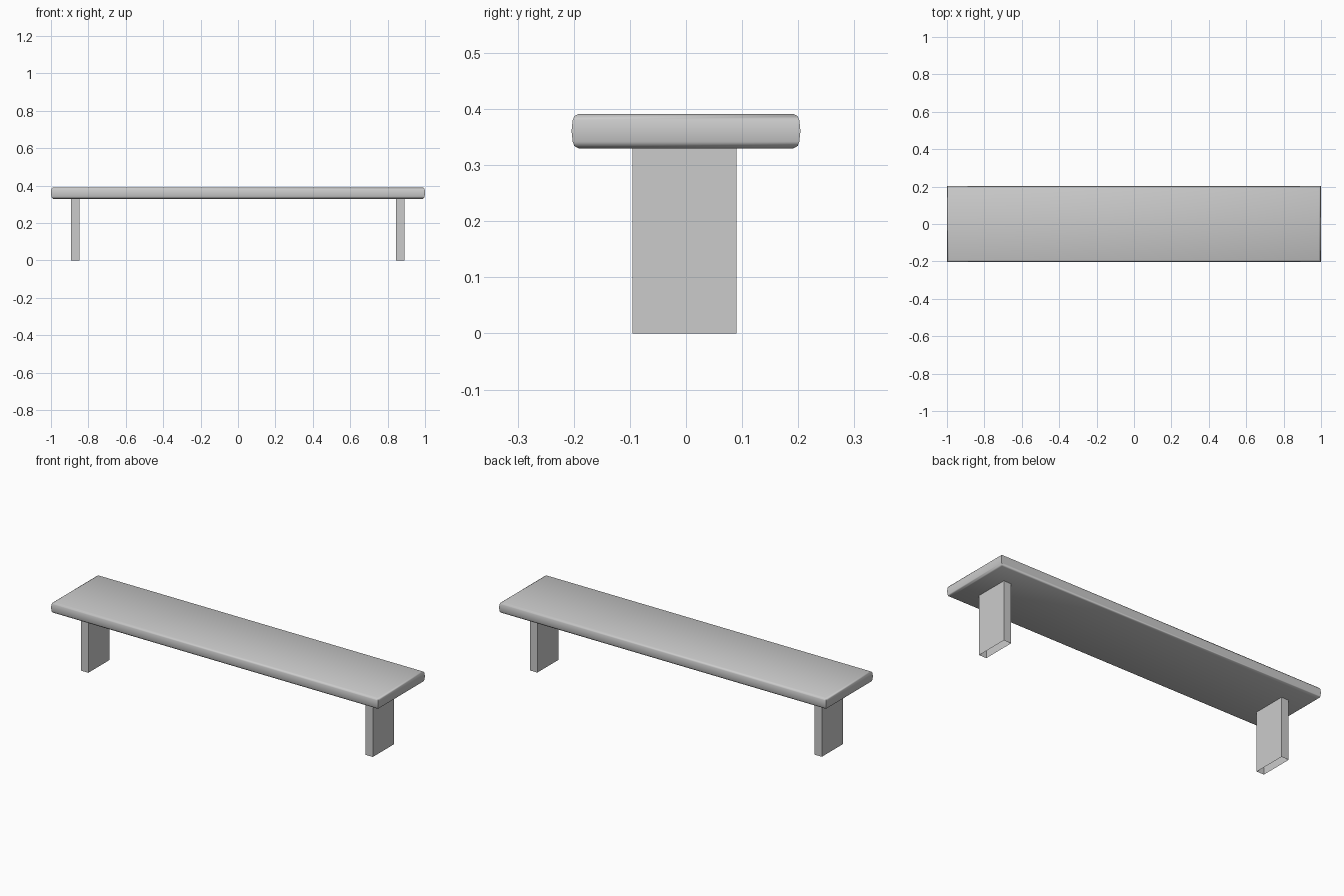
import bpy, bmesh
from math import radians

cube = bpy.data.objects.get("Cube")
if cube:
    bpy.data.objects.remove(cube)

grey = bpy.data.materials.new("light_grey")
grey.use_nodes = True
colour = (0.6, 0.6, 0.6, 1)
grey.diffuse_color = colour
grey.node_tree.nodes["Principled BSDF"].inputs["Base Color"].default_value = colour


def loft(name, rings, capped):
    """Join stacked rectangles (x0, x1, y0, y1, z) into one part."""
    bm = bmesh.new()
    loops = [[bm.verts.new(p) for p in ((x0, y0, z), (x1, y0, z), (x1, y1, z), (x0, y1, z))]
             for x0, x1, y0, y1, z in rings]
    for low, high in zip(loops, loops[1:]):
        for i in range(4):
            j = (i + 1) % 4
            bm.faces.new((low[i], low[j], high[j], high[i]))
    if capped:
        bm.faces.new(loops[0][::-1])
        bm.faces.new(loops[-1])
    mesh = bpy.data.meshes.new(name)
    bm.to_mesh(mesh)
    bm.free()
    mesh.materials.append(grey)
    obj = bpy.data.objects.new(name, mesh)
    bpy.context.collection.objects.link(obj)
    return obj


# Seat plank with softly rounded rims
profile = [(0.33, 0.012), (0.334, 0.005), (0.342, 0.002), (0.361, 0),
           (0.38, 0.002), (0.387, 0.005), (0.391, 0.012)]
seat = loft("seat", [(d - 1, 1 - d, d - 0.204, 0.204 - d, z) for z, d in profile], True)
bpy.ops.object.select_all(action="DESELECT")
seat.select_set(True)
bpy.context.view_layer.objects.active = seat
bpy.ops.object.shade_smooth_by_angle(angle=radians(50))

# Two hollow slab legs, open at the floor
for name, x in (("right_leg", -0.871), ("left_leg", 0.868)):
    loft(name, [(x - 0.0225, x + 0.0225, -0.095, 0.09, z) for z in (0, 0.335)], False)
